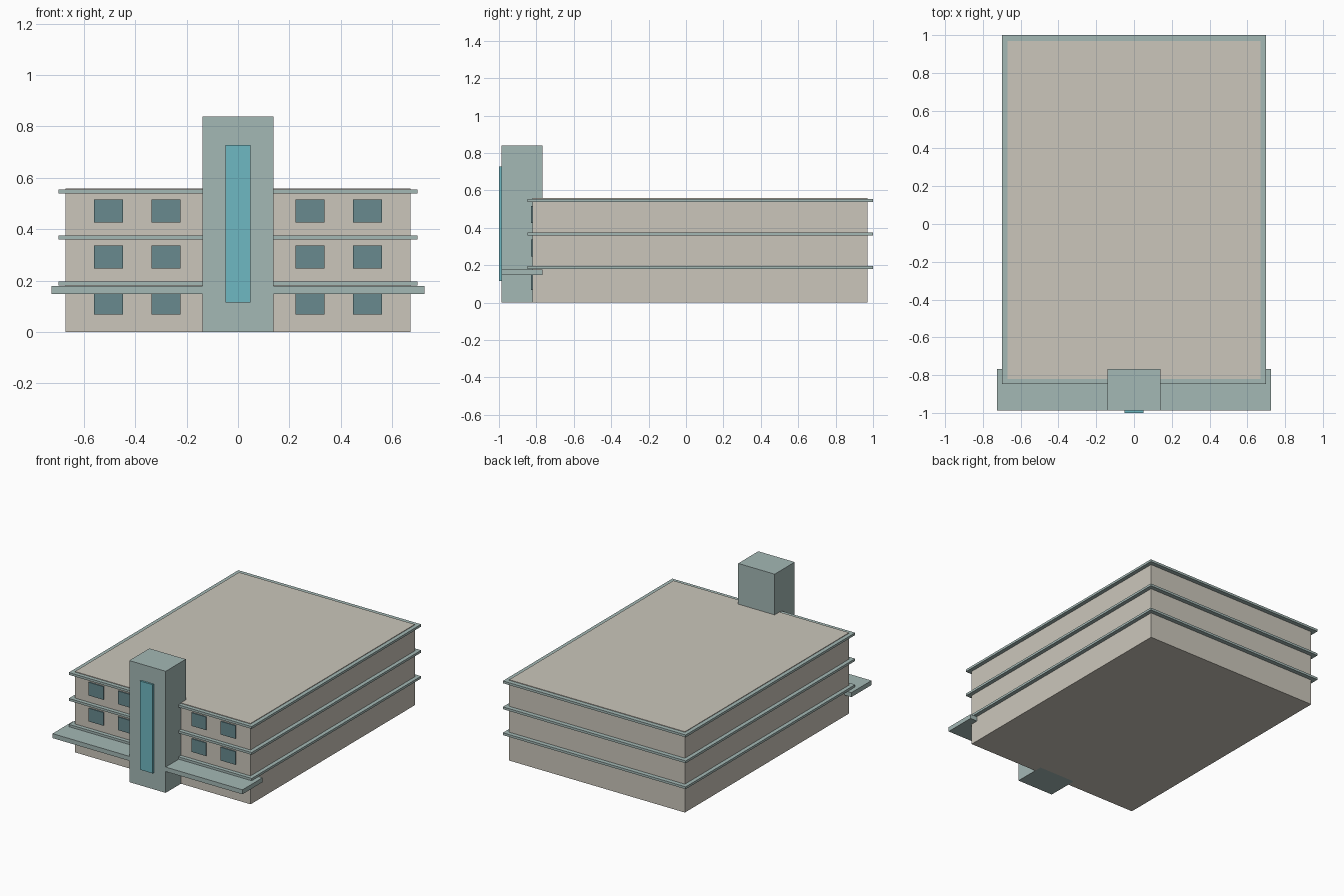
import bpy

if "Cube" in bpy.data.objects:
    bpy.data.objects.remove(bpy.data.objects["Cube"])


def srgb(r, g, b):
    def lin(c):
        c /= 255
        return c / 12.92 if c <= 0.04045 else ((c + 0.055) / 1.055) ** 2.4
    return (lin(r), lin(g), lin(b), 1.0)


def material(name, rgb):
    m = bpy.data.materials.new(name)
    m.diffuse_color = srgb(*rgb)
    m.use_nodes = True
    m.node_tree.nodes["Principled BSDF"].inputs["Base Color"].default_value = m.diffuse_color
    return m


wall = material("beige_wall", (203, 198, 187))
trim = material("grey_green_trim", (164, 184, 181))
pane = material("dark_teal_pane", (104, 138, 143))
glass = material("turquoise_glass", (111, 185, 194))


def box(name, x, y, z, mat):
    """Box spanning the (min, max) pairs x, y and z."""
    bpy.ops.mesh.primitive_cube_add(size=1, location=[sum(r) / 2 for r in (x, y, z)])
    ob = bpy.context.object
    ob.name = name
    ob.scale = [r[1] - r[0] for r in (x, y, z)]
    bpy.ops.object.transform_apply(location=False, rotation=False, scale=True)
    ob.data.materials.append(mat)
    return ob


# Main block
box("main_block", (-0.671, 0.671), (-0.821, 0.970), (0, 0.558), wall)

# One ledge and one row of windows per storey
for i, top in enumerate((0.196, 0.375, 0.554)):
    box(f"ledge_{i + 1}", (-0.698, 0.698), (-0.848, 1.0), (top - 0.016, top), trim)
    sill = top - 0.129
    for cx in (-0.504, -0.280, 0.280, 0.504):
        box(f"window_{i + 1}", (cx - 0.056, cx + 0.056), (-0.829, -0.820),
            (sill, sill + 0.091), pane)

# Entrance canopy on both sides of the tower
for side, x in (("left", (-0.725, -0.139)), ("right", (0.139, 0.725))):
    box(f"canopy_{side}", x, (-0.987, -0.768), (0.147, 0.178), trim)

# Stair tower with its tall glass strip
box("stair_tower", (-0.139, 0.139), (-0.987, -0.768), (0, 0.839), trim)
box("tower_glass", (-0.049, 0.049), (-1.0, -0.985), (0.115, 0.727), glass)
